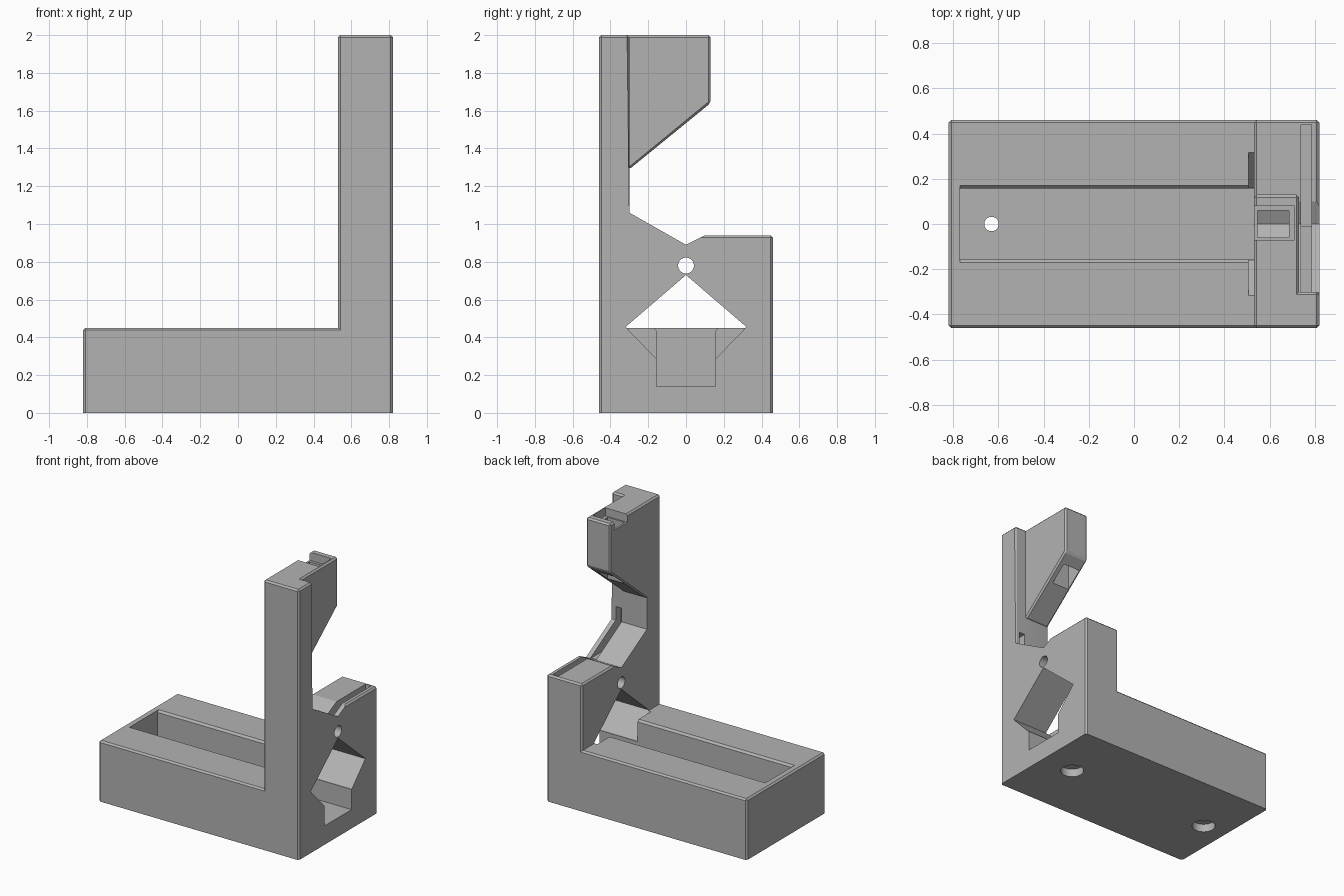
import bpy, bmesh
from math import pi

cube = bpy.data.objects.get("Cube")
if cube:
    bpy.data.objects.remove(cube)

grey = bpy.data.materials.new("grey_plastic")
grey.use_nodes = True
grey.diffuse_color = (0.45, 0.45, 0.45, 1)
grey.node_tree.nodes["Principled BSDF"].inputs["Base Color"].default_value = grey.diffuse_color


def finish(name, bm):
    bmesh.ops.recalc_face_normals(bm, faces=bm.faces)
    mesh = bpy.data.meshes.new(name)
    bm.to_mesh(mesh)
    bm.free()
    mesh.materials.append(grey)
    ob = bpy.data.objects.new(name, mesh)
    bpy.context.collection.objects.link(ob)
    return ob


def prism(name, profile, x0, x1, keep_sharp=None):
    """Extrude a (y, z) profile along x; chamfer convex edges if a rule is given."""
    bm = bmesh.new()
    face = bm.faces.new([bm.verts.new((x0, y, z)) for y, z in profile])
    ext = bmesh.ops.extrude_face_region(bm, geom=[face])
    verts = [v for v in ext["geom"] if isinstance(v, bmesh.types.BMVert)]
    bmesh.ops.translate(bm, verts=verts, vec=(x1 - x0, 0, 0))
    bmesh.ops.recalc_face_normals(bm, faces=bm.faces)
    if keep_sharp:
        edges = [e for e in bm.edges if e.is_convex
                 and not keep_sharp((e.verts[0].co + e.verts[1].co) / 2)]
        bmesh.ops.bevel(bm, geom=edges, offset=0.012, segments=1, affect='EDGES')
    return finish(name, bm)


def box(name, x0, x1, y0, y1, z0, z1, keep_sharp=None):
    return prism(name, [(y0, z0), (y1, z0), (y1, z1), (y0, z1)], x0, x1, keep_sharp)


def cylinder(name, radius, depth, location, turn=0):
    bpy.ops.mesh.primitive_cylinder_add(vertices=40, radius=radius, depth=depth,
                                        location=location, rotation=(0, turn, 0))
    ob = bpy.context.object
    ob.name = name
    ob.data.materials.append(grey)
    return ob


def combine(target, other, operation):
    mod = target.modifiers.new(other.name, 'BOOLEAN')
    mod.operation = operation
    mod.solver = 'EXACT'
    mod.object = other
    bpy.context.view_layer.objects.active = target
    bpy.ops.object.modifier_apply(modifier=mod.name)
    bpy.data.objects.remove(other)


# Upright post with its stepped, V-notched lower block
body = prism("strip_holder_body",
             [(-.46, 0), (.46, 0), (.46, .94), (.1, .94), (0, .89),
              (-.3, 1.06), (-.3, 2), (-.46, 2)], .53, .82,
             lambda c: c.z < .01 or (.88 < c.z < 1.07 and abs(c.y) < .2)
             or (abs(c.y + .3) < .01 and c.z < 1.1))

# Long base and thin upper arm
combine(body, box("base", -.82, .7, -.46, .46, 0, .45, lambda c: c.z < .01), 'UNION')
combine(body, prism("arm", [(-.4, 1.29), (-.3, 1.29), (.13, 1.64), (.13, 2), (-.4, 2)],
                    .53, .73, lambda c: c.y < -.33 and c.z < 1.9), 'UNION')

# Long channel with chamfered rim, and the diamond tunnel through the upright
cutters = [
    prism("channel", [(-.157, .14), (.157, .14), (.157, .435), (.18, .46),
                      (-.18, .46)][:4] + [(-.18, .46), (-.157, .435)], -.77, 1),
    prism("diamond_tunnel", [(-.16, .29), (.16, .29), (.32, .455), (0, .73), (-.32, .455)],
          .507, 1),
    # Blade slot and pivot hole
    box("slot_deep", .738, .785, -.01, .44, .84, 1.16),
    box("slot_shallow", .738, .785, -.36, .01, .89, 1.16),
    cylinder("pivot_hole", .042, .8, (.7, 0, .78), pi / 2),
    # Arm notch and vertical shaft
    box("arm_notch", .5, .71, -.07, .08, 1.94, 2.1),
    box("arm_shaft", .545, .685, -.06, .06, 1.3, 2.05),
]

# Screw holes with counterbores underneath
for x in (-.63, .56):
    cutters.append(cylinder("screw_hole", .032, .5, (x, 0, 0)))
    cutters.append(cylinder("counterbore", .08, .12, (x, 0, 0)))

for cutter in cutters:
    combine(body, cutter, 'DIFFERENCE')

# Smooth the round holes only
bpy.ops.object.select_all(action='DESELECT')
body.select_set(True)
bpy.context.view_layer.objects.active = body
bpy.ops.object.shade_smooth_by_angle(angle=pi / 9)
